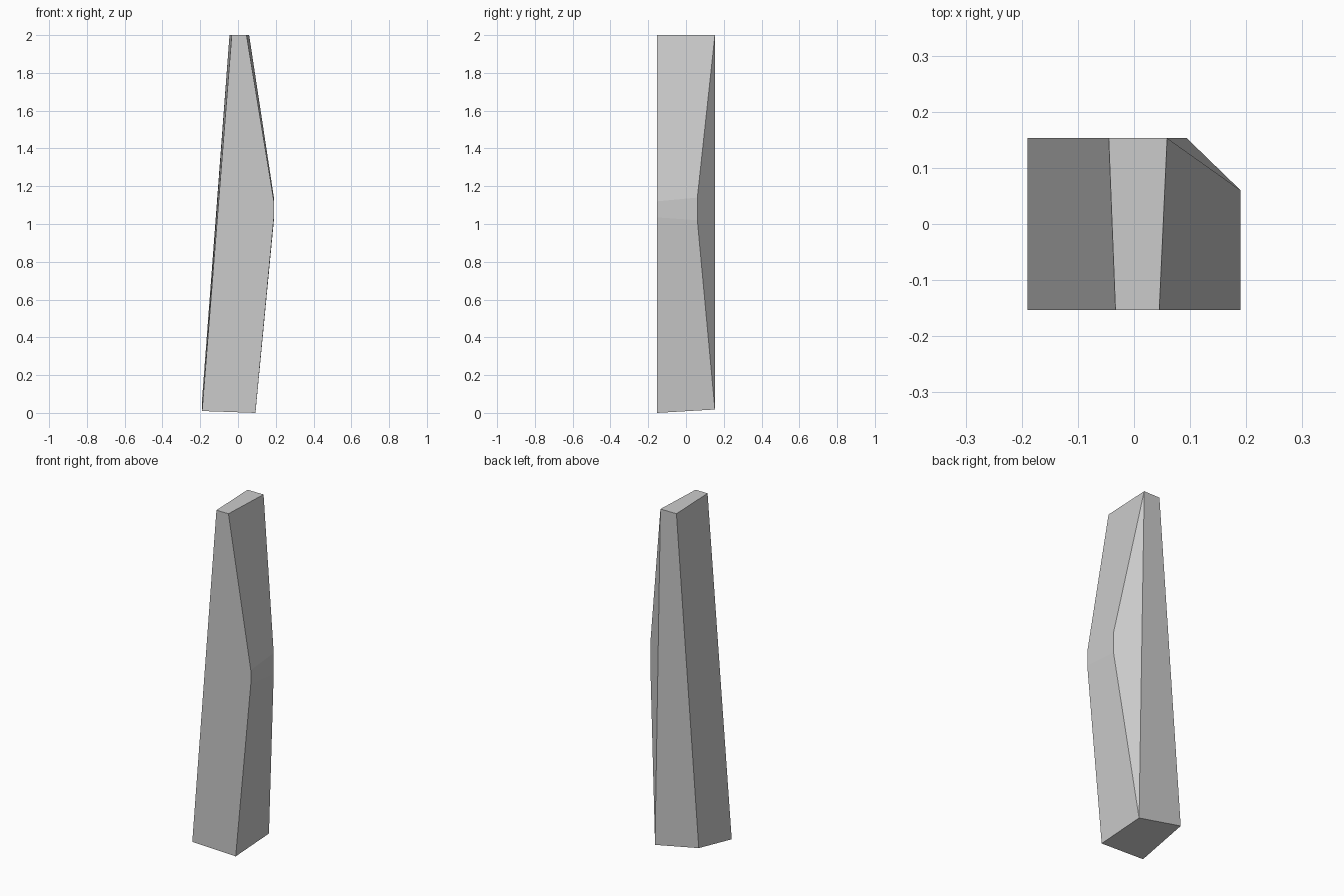
import bpy, bmesh

if "Cube" in bpy.data.objects:
    bpy.data.objects.remove(bpy.data.objects["Cube"])

# Outlines run: bottom left, bottom right, lower bulge, upper bulge, top right, top left
D = 0.153
front = [(-0.19, -D, 0.01), (0.092, -D, 0.0), (0.19, -D, 1.035),
         (0.19, -D, 1.12), (0.045, -D, 2.0), (-0.033, -D, 2.0)]
back = [(-0.19, D, 0.075), (0.094, D, 0.018), (0.19, 0.06, 1.02),
        (0.19, 0.06, 1.14), (0.059, D, 2.0), (-0.045, D, 2.0)]

bm = bmesh.new()
f = [bm.verts.new(p) for p in front]
b = [bm.verts.new(p) for p in back]

# Front face, back face and the chamfer on the back right corner
bm.faces.new(f)
bm.faces.new([b[5], b[4], b[1], b[0]])
bm.faces.new([b[4], b[3], b[2], b[1]])

# Sides bridging the two outlines
for i in range(6):
    j = (i + 1) % 6
    bm.faces.new([f[j], f[i], b[i], b[j]])

bmesh.ops.recalc_face_normals(bm, faces=bm.faces)
mesh = bpy.data.meshes.new("stone_pillar")
bm.to_mesh(mesh)
bm.free()
pillar = bpy.data.objects.new("stone_pillar", mesh)
bpy.context.collection.objects.link(pillar)
